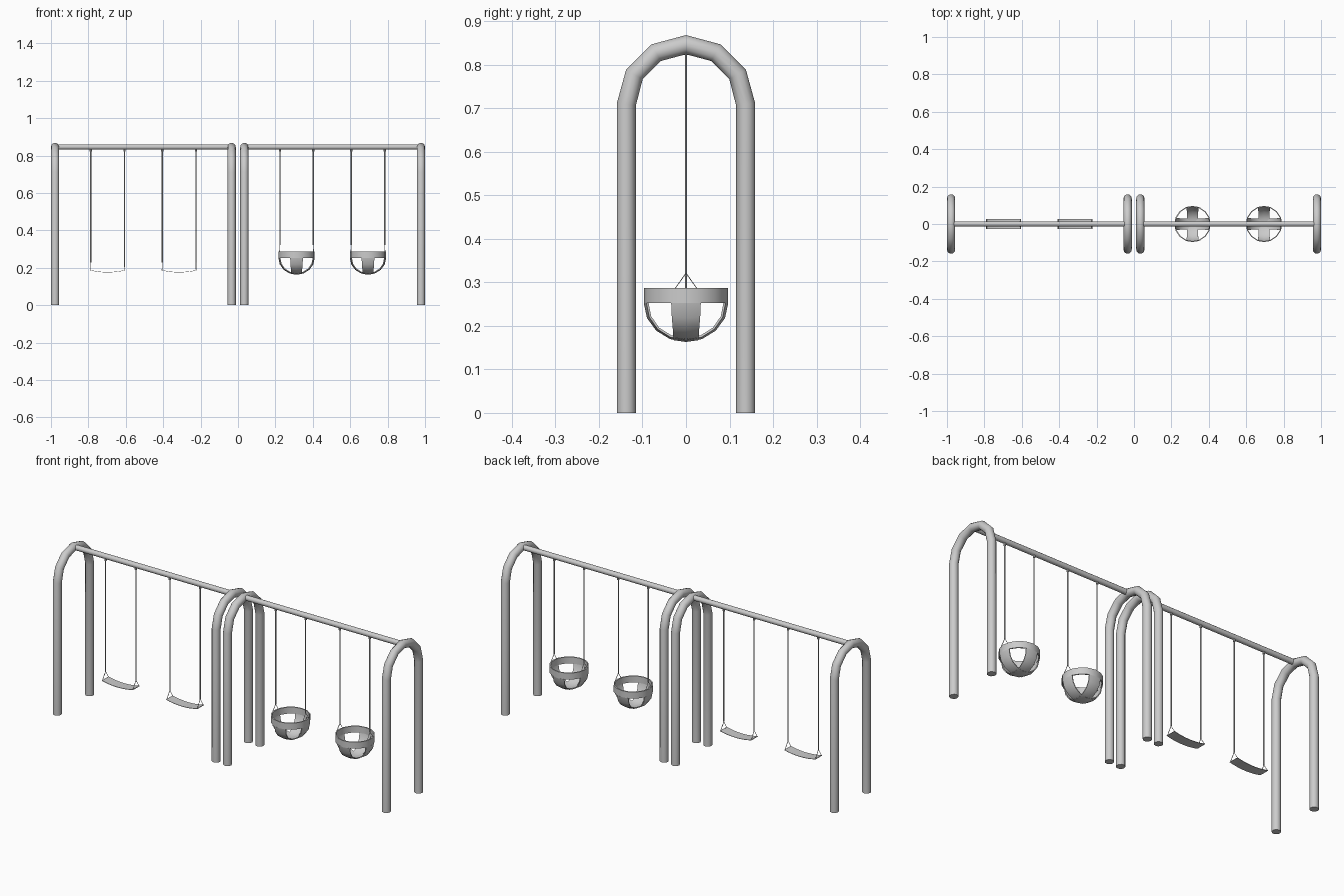
import bpy, bmesh
from math import sin, cos, pi, sqrt, radians

if "Cube" in bpy.data.objects:
    bpy.data.objects.remove(bpy.data.objects["Cube"])


def tube(name, pts, r, res=4, cyclic=False):
    """Round tube along a polyline, turned into a mesh."""
    cu = bpy.data.curves.new(name, 'CURVE')
    cu.dimensions = '3D'
    cu.bevel_depth = r
    cu.bevel_resolution = res
    cu.use_fill_caps = True
    sp = cu.splines.new('POLY')
    sp.points.add(len(pts) - 1)
    for p, c in zip(sp.points, pts):
        p.co = (*c, 1)
    sp.use_cyclic_u = cyclic
    ob = bpy.data.objects.new(name, cu)
    bpy.context.collection.objects.link(ob)
    activate(ob)
    bpy.ops.object.convert(target='MESH')
    ob = bpy.context.object
    ob.name = name
    bpy.ops.object.shade_smooth_by_angle(angle=radians(32))
    return ob


def activate(ob):
    bpy.ops.object.select_all(action='DESELECT')
    ob.select_set(True)
    bpy.context.view_layer.objects.active = ob


def sheet(name, rows, thickness=0, cyclic=False):
    """Grid surface from rows of points, optionally given thickness inward."""
    bm = bmesh.new()
    vs = [[bm.verts.new(p) for p in row] for row in rows]
    n = len(vs)
    for i in range(n if cyclic else n - 1):
        a, b = vs[i], vs[(i + 1) % n]
        for j in range(len(a) - 1):
            bm.faces.new((a[j], b[j], b[j + 1], a[j + 1]))
    me = bpy.data.meshes.new(name)
    bm.to_mesh(me)
    bm.free()
    ob = bpy.data.objects.new(name, me)
    bpy.context.collection.objects.link(ob)
    activate(ob)
    if thickness:
        mod = ob.modifiers.new('thickness', 'SOLIDIFY')
        mod.thickness = thickness
        mod.offset = -1
        bpy.ops.object.modifier_apply(modifier=mod.name)
    bpy.ops.object.shade_smooth_by_angle(angle=radians(35))
    return ob


LEG, TOP, BAR = 0.137, 0.709, 0.846


def arch(x):
    arc = [(x, LEG * cos(i * pi / 6), TOP + LEG * sin(i * pi / 6)) for i in range(7)]
    tube('arch_frame', [(x, LEG, 0)] + arc + [(x, -LEG, 0)], 0.022)


def hanger(x, x_low, apex, base):
    # clip, chain and triangular link
    tube('chain_clip', [(x, 0, BAR - 0.008), (x, 0, BAR - 0.024)], 0.006, 2)
    tube('chain', [(x, 0, BAR - 0.02), (x, 0, apex)], 0.0033, 1)
    tube('triangle_link', [(x, 0, apex), (x_low, 0.025, base), (x_low, -0.025, base)],
         0.0018, 1, True)


def belt_swing(cx):
    for s in (-1, 1):
        hanger(cx + s * 0.09, cx + s * 0.091, 0.228, 0.188)
    rows = []
    for i in range(9):
        u = -1 + i / 4
        rows.append([(cx + 0.093 * u, y, 0.177 + 0.011 * u * u) for y in (-0.028, 0.028)])
    sheet('belt_seat', rows, 0.002)


R, RIM, DEPTH = 0.097, 0.252, 0.089


def bucket_swing(cx):
    for s in (-1, 1):
        hanger(cx + s * 0.089, cx + s * 0.091, 0.321, 0.286)
    # rim band
    rows = [[(cx + R * cos(a), R * sin(a), z) for z in (RIM, RIM + 0.035)]
            for a in (i * pi / 8 for i in range(16))]
    sheet('bucket_rim', rows, 0.006, True)
    # two crossing straps lying on the bowl
    for turned in (False, True):
        rows = []
        for i in range(9):
            t = -pi / 2 + i * pi / 8
            w = 0.029 + 0.005 * abs(sin(t)) ** 4
            row = []
            for v in (-w, 0, w):
                s = sqrt(R * R - v * v)
                a, z = s * sin(t), RIM - s * cos(t) * DEPTH / R
                row.append((cx - v, a, z) if turned else (cx + a, v, z))
            rows.append(row)
        ob = sheet('bucket_strap', [r[::-1] for r in rows], 0.005)


# frames: two bays side by side
for side in (-1, 1):
    for x in (0.034, 0.978):
        arch(side * x)
    tube('top_bar', [(side * 0.034, 0, BAR), (side * 0.978, 0, BAR)], 0.014)

# swings
for off in (-0.191, 0.191):
    belt_swing(-0.506 + off)
    bucket_swing(0.504 + off)
